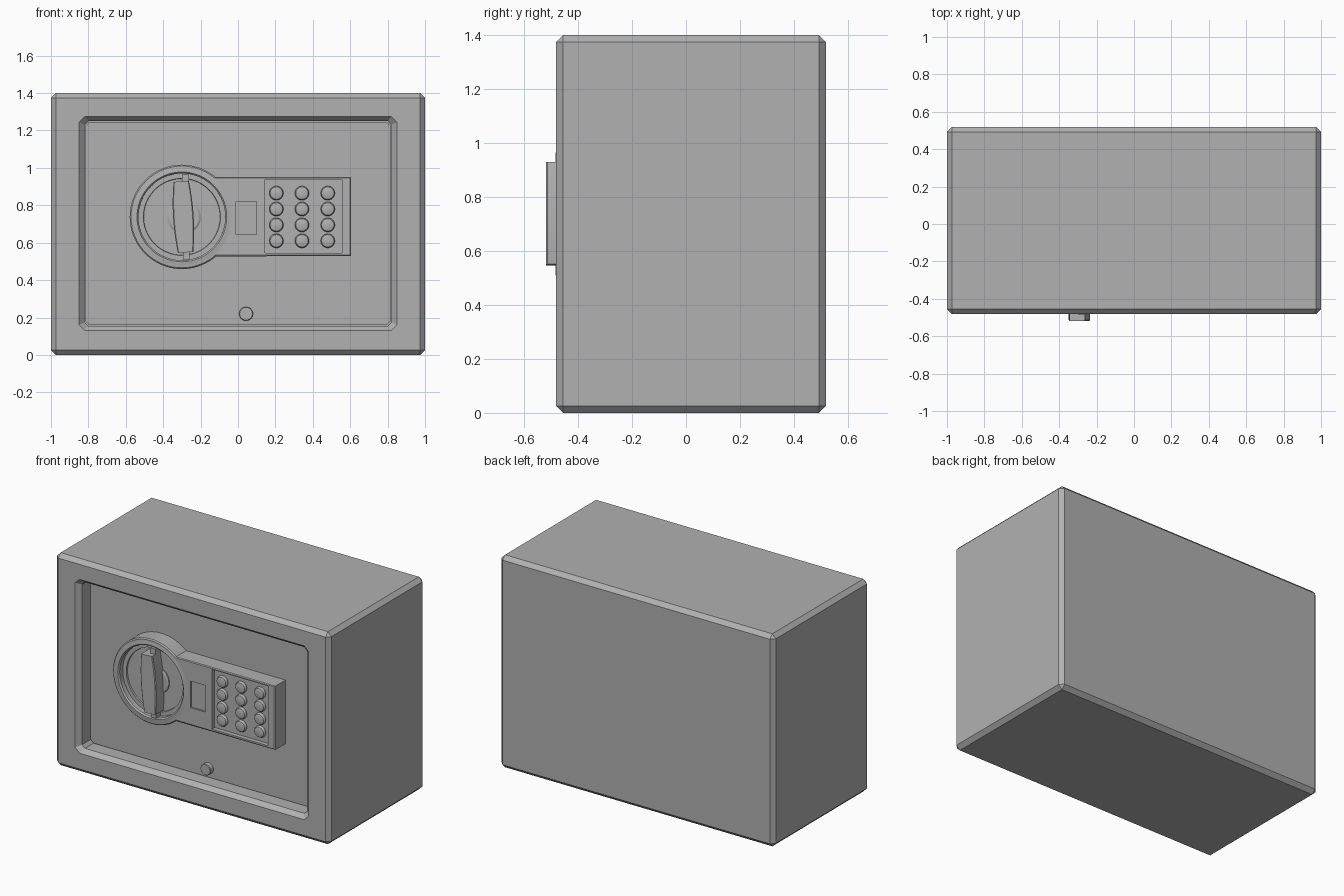
import bpy, bmesh, math

if "Cube" in bpy.data.objects:
    bpy.data.objects.remove(bpy.data.objects["Cube"])

grey = bpy.data.materials.new("dark_grey")
grey.diffuse_color = (0.44, 0.44, 0.44, 1)
grey.use_nodes = True
grey.node_tree.nodes["Principled BSDF"].inputs["Base Color"].default_value = grey.diffuse_color

def finish(name, bm, smooth=False):
    bmesh.ops.remove_doubles(bm, verts=bm.verts, dist=1e-5)
    bmesh.ops.recalc_face_normals(bm, faces=bm.faces)
    me = bpy.data.meshes.new(name)
    bm.to_mesh(me)
    bm.free()
    me.materials.append(grey)
    ob = bpy.data.objects.new(name, me)
    bpy.context.collection.objects.link(ob)
    if smooth:
        bpy.ops.object.select_all(action='DESELECT')
        bpy.context.view_layer.objects.active = ob
        ob.select_set(True)
        bpy.ops.object.shade_smooth_by_angle(angle=math.radians(30))
    return ob

def loft(name, rings, smooth=False):
    """Join (outline, y) sections from back to front and cap both ends."""
    bm = bmesh.new()
    loops = [[bm.verts.new((x, y, z)) for x, z in pts] for pts, y in rings]
    for a, b in zip(loops, loops[1:]):
        for i in range(len(a)):
            j = (i + 1) % len(a)
            bm.faces.new((a[i], a[j], b[j], b[i]))
    bm.faces.new(loops[0])
    bm.faces.new(loops[-1])
    return finish(name, bm, smooth)

def octagon(x0, x1, z0, z1, c):
    return [(x0 + c, z0), (x1 - c, z0), (x1, z0 + c), (x1, z1 - c),
            (x1 - c, z1), (x0 + c, z1), (x0, z1 - c), (x0, z0 + c)]

def circle(cx, cz, r, n=64):
    return [(cx + r * math.cos(2 * math.pi * i / n),
             cz + r * math.sin(2 * math.pi * i / n)) for i in range(n)]

def lathe(name, cx, cz, profile, n=64):
    return loft(name, [(circle(cx, cz, r, n), y) for r, y in profile], True)

def box(name, x0, x1, y0, y1, z0, z1, bevel=0):
    bm = bmesh.new()
    bmesh.ops.create_cube(bm, size=1)
    for v in bm.verts:
        v.co = ((x0 + x1) / 2 + v.co.x * (x1 - x0),
                (y0 + y1) / 2 + v.co.y * (y1 - y0),
                (z0 + z1) / 2 + v.co.z * (z1 - z0))
    if bevel:
        bmesh.ops.bevel(bm, geom=bm.edges[:], offset=bevel, segments=1, affect='EDGES')
    return finish(name, bm)

def cut(ob, cutter):
    m = ob.modifiers.new("cut", 'BOOLEAN')
    m.operation = 'DIFFERENCE'
    m.solver = 'EXACT'
    m.object = cutter
    bpy.context.view_layer.objects.active = ob
    bpy.ops.object.modifier_apply(modifier=m.name)
    bpy.data.objects.remove(cutter)

# Body with chamfered edges and a recessed, chamfered door opening
body = box("safe_body", -1, 1, -0.481, 0.518, 0, 1.4, 0.026)
cut(body, loft("opening_cutter", [
    (octagon(-0.82, 0.82, 0.155, 1.25, 0.02), -0.34),
    (octagon(-0.82, 0.82, 0.155, 1.25, 0.02), -0.451),
    (octagon(-0.85, 0.85, 0.13, 1.275, 0.03), -0.481),
    (octagon(-0.85, 0.85, 0.13, 1.275, 0.03), -0.6)]))

# Door panel
loft("door", [(octagon(-0.815, 0.815, 0.16, 1.245, 0.02), -0.335),
              (octagon(-0.815, 0.815, 0.16, 1.245, 0.02), -0.37)])

# Lock housing: round dial bezel with a recessed floor
DX, DZ = -0.3, 0.738
lathe("dial_bezel", DX, DZ, [
    (0.279, -0.365), (0.279, -0.472), (0.272, -0.479), (0.256, -0.479),
    (0.25, -0.481), (0.24, -0.481), (0.232, -0.472), (0.232, -0.44),
    (0.206, -0.44), (0.204, -0.43)])
lathe("dial_hub", DX + 0.012, DZ, [(0.09, -0.425), (0.09, -0.437), (0.08, -0.443)])

# Keypad housing: bar whose left end follows the bezel
z0, z1 = 0.53, 0.95
R = 0.265
arc = math.asin((z1 - DZ) / R)
outline = [(DX + R * math.cos(a), DZ + R * math.sin(a))
           for a in [arc - 2 * arc * i / 12 for i in range(13)]]
outline += [(0.605, z0), (0.605, z1)]
front = [(min(x, 0.598), min(max(z, z0 + 0.005), z1 - 0.005)) for x, z in outline]
housing = loft("keypad_housing", [(outline, -0.365), (outline, -0.474), (front, -0.479)])
cut(housing, box("keypad_cutter", 0.145, 0.555, -0.6, -0.45, 0.545, 0.938))
cut(housing, box("display_cutter", -0.012, 0.1, -0.6, -0.468, 0.645, 0.82))

# Keypad buttons
for i, x in enumerate((0.205, 0.342, 0.48)):
    for j, z in enumerate((0.865, 0.78, 0.695, 0.61)):
        lathe(f"button_{i}_{j}", x, z, [(0.038, -0.445), (0.038, -0.46),
              (0.033, -0.468), (0.02, -0.472)], 24)

# Turning handle: tapered bar, slightly tilted, over a thin pointer blade
def grip(s):
    pts = []
    for side in (1, -1):
        for i in range(9):
            t = side * (1 - i / 4)
            h, w = t * 0.19, side * s * (0.055 - 0.014 * t * t)
            a = math.radians(3.5)
            pts.append((-0.292 + w * math.cos(a) - h * math.sin(a),
                        DZ + w * math.sin(a) + h * math.cos(a)))
    return pts
loft("handle", [(grip(1), -0.435), (grip(1), -0.514), (grip(0.9), -0.519)], True)
box("handle_tip_top", -0.3, -0.262, -0.484, -0.435, 0.91, 0.965)
box("handle_tip_bottom", -0.295, -0.258, -0.484, -0.435, 0.509, 0.57)

# Small key-lock cover knob
lathe("lock_cover", 0.043, 0.22, [(0.037, -0.365), (0.037, -0.398), (0.034, -0.402)], 32)
